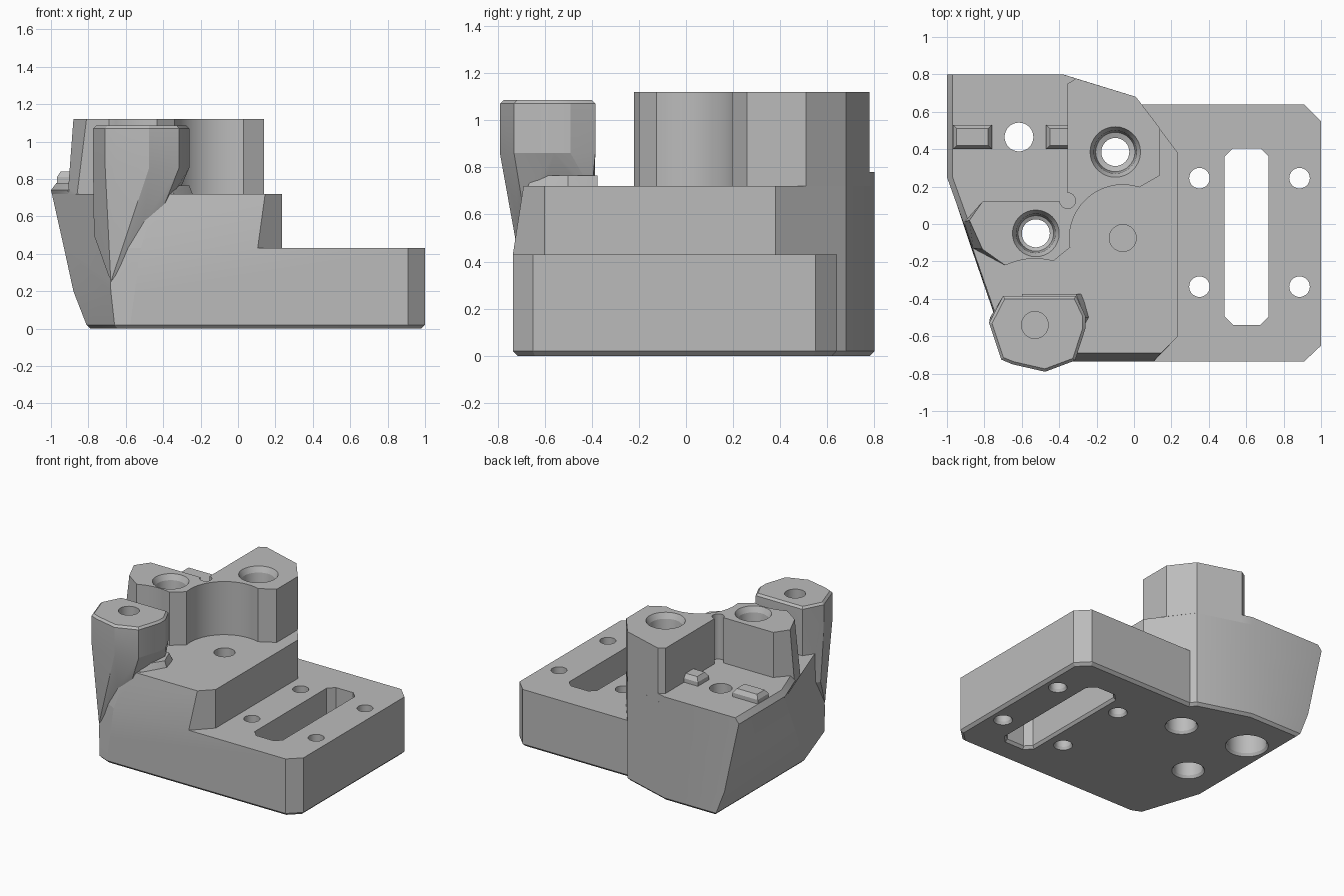
import bpy, bmesh
from math import cos, sin, radians, pi
from mathutils import Vector

if "Cube" in bpy.data.objects:
    bpy.data.objects.remove(bpy.data.objects["Cube"])

GREY = (0.5, 0.5, 0.5, 1)
mat = bpy.data.materials.new("plain_grey")
mat.use_nodes = True
mat.diffuse_color = GREY
mat.node_tree.nodes["Principled BSDF"].inputs["Base Color"].default_value = GREY


def finish(bm, name):
    bmesh.ops.recalc_face_normals(bm, faces=bm.faces)
    mesh = bpy.data.meshes.new(name)
    bm.to_mesh(mesh)
    bm.free()
    mesh.materials.append(mat)
    ob = bpy.data.objects.new(name, mesh)
    bpy.context.collection.objects.link(ob)
    return ob


def loft(name, levels):
    """Solid through outlines of equal length, given as (z, points)."""
    bm = bmesh.new()
    rings = [[bm.verts.new((x, y, z)) for x, y in pts] for z, pts in levels]
    n = len(rings[0])
    for a, b in zip(rings, rings[1:]):
        for i in range(n):
            j = (i + 1) % n
            bm.faces.new((a[i], a[j], b[j], b[i]))
    caps = [bm.faces.new(rings[0][::-1]), bm.faces.new(rings[-1])]
    bmesh.ops.recalc_face_normals(bm, faces=bm.faces)
    bmesh.ops.triangulate(bm, faces=caps)
    return finish(bm, name)


def hull(name, points):
    bm = bmesh.new()
    verts = [bm.verts.new(p) for p in points]
    res = bmesh.ops.convex_hull(bm, input=verts)
    loose = {g for g in res["geom_interior"] if isinstance(g, bmesh.types.BMVert)}
    bmesh.ops.delete(bm, geom=list(loose), context="VERTS")
    return finish(bm, name)


def inset(pts, d):
    """Move a counter-clockwise outline inward by d."""
    out = []
    for i, p in enumerate(pts):
        p = Vector(p)
        e = (p - Vector(pts[i - 1])).normalized()
        f = (Vector(pts[(i + 1) % len(pts)]) - p).normalized()
        m = Vector((-e.y - f.y, e.x + f.x)).normalized()
        q = p + m * d / max(0.4, m.dot(Vector((-e.y, e.x))))
        out.append((q.x, q.y))
    return out


def arc(cx, cy, r, a0, a1, n):
    angles = [radians(a0 + (a1 - a0) * i / n) for i in range(n + 1)]
    return [(cx + r * cos(a), cy + r * sin(a)) for a in angles]


def bore(x, y, steps):
    """Round cutter with a radius at each height."""
    return loft("bore_cutter", [(z, arc(x, y, r, 0, 348.75, 31)) for z, r in steps])


def combine(target, tool, op):
    mod = target.modifiers.new("bool", "BOOLEAN")
    mod.operation, mod.solver, mod.object = op, "EXACT", tool
    bpy.context.view_layer.objects.active = target
    bpy.ops.object.modifier_apply(modifier=mod.name)
    bpy.data.objects.remove(tool)


# Flared left wall: back corner, middle corner and front corner at a height
def left_wall(x, y, fx, fy):
    return [(x, 0.8), (x, y), (fx, fy)]


LEFT = {0.02: left_wall(-0.81, -0.25, -0.66, -0.70),
        0.2: left_wall(-0.88, -0.10, -0.68, -0.68),
        0.43: left_wall(-0.93, 0.05, -0.69, -0.65),
        0.72: left_wall(-0.995, 0.25, -0.71, -0.57)}


# Base with wide mounting flange
def base_outline(z):
    return [(-0.58 + 0.14 * z, -0.735), (0.91, -0.735), (1, -0.65), (1, 0.55), (0.91, 0.64),
            (0.04, 0.64), (0.01, 0.68), (-0.38, 0.8)] + LEFT[z]


block = loft("mounting_block", [(0, inset(base_outline(0.02), 0.02))]
             + [(z, base_outline(z)) for z in (0.02, 0.2, 0.43)])

# Raised middle with sloping front
BACK = [(0.235, -0.6), (0.235, 0.38), (0.01, 0.68), (-0.38, 0.8)]
middle = loft("raised_middle", [
    (0.43, [(-0.52, -0.735), (0.105, -0.735)] + BACK + LEFT[0.43]),
    (0.72, [(-0.48, -0.69), (0.145, -0.69)] + BACK + LEFT[0.72])])


# Rear shelf with chamfered outer edge
def shelf_outline(x):
    return [(-0.3, 0.1), (-0.3, 0.775), (-0.38, 0.8), (x, 0.8), (x, 0.25), (x + 0.09, 0.0), (-0.8, 0.0)]


shelf = loft("rear_shelf", [(0.72, shelf_outline(-0.995)), (0.74, shelf_outline(-1)),
                            (0.78, shelf_outline(-0.97))])


# Twin towers joined by scooped walls
def tower_outline(a, b):
    return ([(0.01, 0.68), (-0.31, 0.778), (-0.355, 0.75), (-0.355, 0.12), (-0.81, 0.12), a, b,
             (-0.69, -0.22)] + arc(-0.53, -0.54, 0.355, 115, 74, 8)
            + arc(-0.06, -0.075, 0.285, 190, 72, 18) + [(0.14, 0.26), (0.14, 0.51)])


towers = loft("twin_towers", [(0.72, tower_outline((-0.91, 0.01), (-0.86, -0.13))),
                              (1.12, tower_outline((-0.88, 0.02), (-0.81, -0.135)))])

# Front post, flaring out of the body
POST = [(-0.70, -0.385), (-0.775, -0.53), (-0.71, -0.725), (-0.65, -0.75), (-0.475, -0.79),
        (-0.315, -0.73), (-0.26, -0.56), (-0.26, -0.49), (-0.31, -0.385)]
post = hull("front_post", [(x, y, 1.085) for x, y in inset(POST, 0.015)]
            + [(x, y, z) for z in (1.07, 0.86) for x, y in POST]
            + [(-0.77, -0.5, 0.5), (-0.68, -0.68, 0.25), (-0.6, -0.7, 0.45),
               (-0.41, -0.69, 0.62), (-0.33, -0.4, 0.7), (-0.69, -0.39, 0.5)])
post_foot = hull("post_foot", [
    (x, y, z) for z, pts in ((0.765, [(-0.31, -0.375), (-0.26, -0.5), (-0.36, -0.65)]),
                             (0.70, [(-0.27, -0.375), (-0.235, -0.5), (-0.34, -0.68)]))
    for x, y in pts + [(-0.6, -0.375), (-0.6, -0.65)]])


# Shelf tabs
def tab(x0, x1):
    box = [(x0, 0.40), (x1, 0.40), (x1, 0.53), (x0, 0.53)]
    return loft("shelf_tab", [(0.75, box), (0.81, box), (0.84, inset(box, 0.02))])


for part in (middle, shelf, towers, post, post_foot, tab(-0.968, -0.76), tab(-0.47, -0.33)):
    combine(block, part, "UNION")

# Stepped screw bores through the towers and shelf
FOOT = [(-0.02, 0.125), (0.02, 0.1), (0.12, 0.1), (0.121, 0.075)]
for x, y, r in ((-0.10, 0.385, 0.135), (-0.525, -0.05, 0.125)):
    combine(block, bore(x, y, FOOT + [(0.98, 0.075), (0.99, r - 0.03), (1.08, r - 0.02),
                                      (1.12, r), (1.15, r)]), "DIFFERENCE")
combine(block, bore(-0.615, 0.465, [(-0.02, 0.16), (0.02, 0.135), (0.35, 0.135), (0.351, 0.077),
                                    (0.9, 0.077)]), "DIFFERENCE")

# Blind holes, and relief groove between the towers
for x, y, z0, z1, r in ((-0.06, -0.075, 0.5, 0.8, 0.072), (-0.53, -0.54, 0.85, 1.2, 0.072),
                        (-0.355, 0.125, 0.78, 1.2, 0.042)):
    combine(block, bore(x, y, [(z0, r), (z1, r)]), "DIFFERENCE")

# Flange holes and slot
for x in (0.35, 0.885):
    for y in (-0.335, 0.245):
        combine(block, bore(x, y, [(-0.02, 0.075), (0.02, 0.055), (0.5, 0.055)]), "DIFFERENCE")
slot = [(0.53, -0.54), (0.675, -0.54), (0.72, -0.495), (0.72, 0.36), (0.675, 0.405),
        (0.53, 0.405), (0.485, 0.36), (0.485, -0.495)]
combine(block, loft("slot_cutter", [(-0.02, inset(slot, -0.03)), (0.02, slot), (0.5, slot)]), "DIFFERENCE")

# Smooth the bores, keep edges sharp
bpy.ops.object.select_all(action="DESELECT")
block.select_set(True)
bpy.context.view_layer.objects.active = block
bpy.ops.object.shade_smooth_by_angle(angle=pi / 9)
